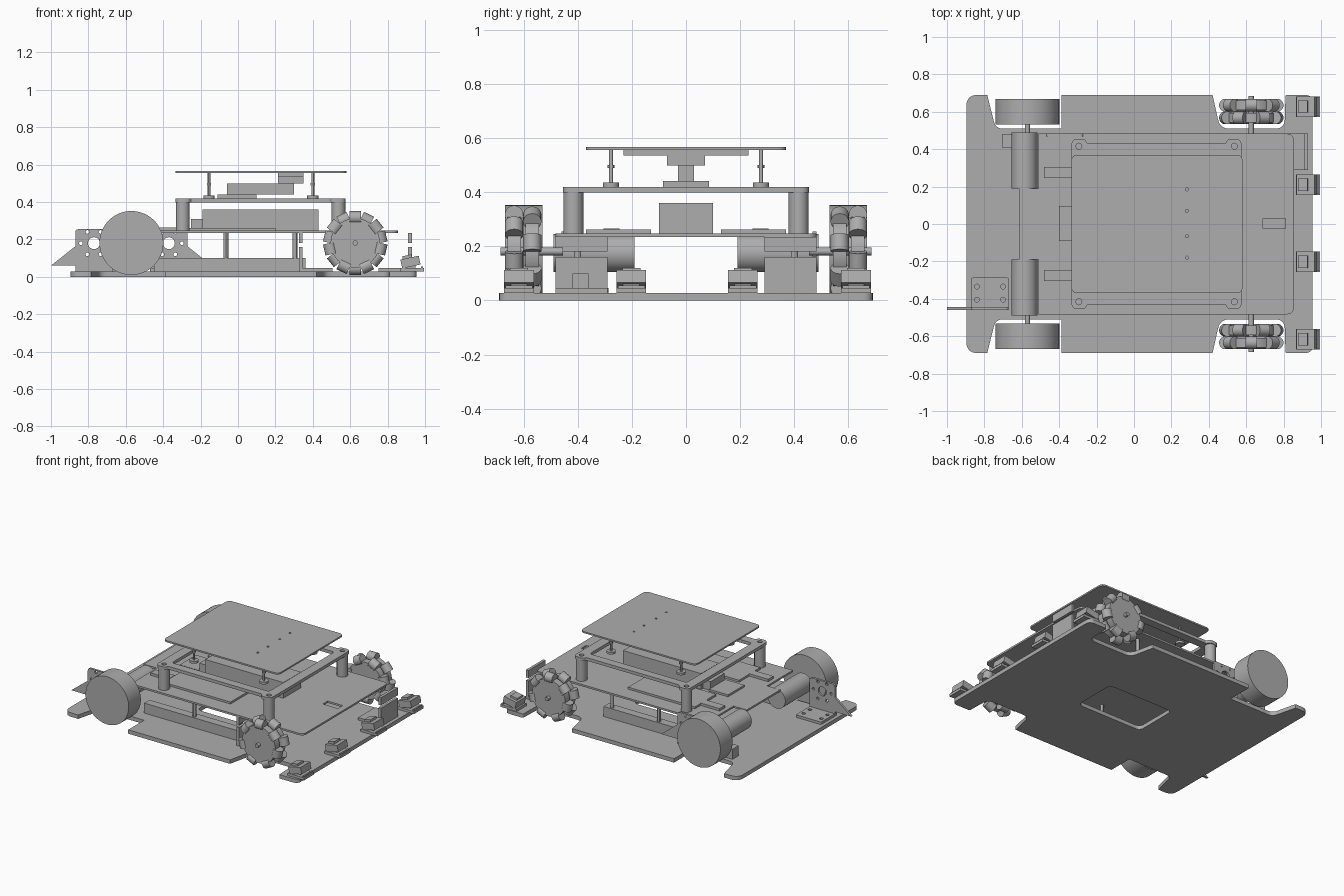
import bpy, bmesh
from math import sin, cos, pi, radians
from mathutils import Matrix, Vector

cube = bpy.data.objects.get("Cube")
if cube:
    bpy.data.objects.remove(cube)

grey = bpy.data.materials.new("mid_grey")
grey.use_nodes = True
COLOUR = (0.42, 0.42, 0.42, 1)
grey.diffuse_color = COLOUR
grey.node_tree.nodes["Principled BSDF"].inputs["Base Color"].default_value = COLOUR

made = []
UPRIGHT = Matrix.Rotation(pi / 2, 4, 'X')   # plate drawn in x-z
ALONG_Y = Matrix.Rotation(pi / 2, 4, 'X')   # cylinder axis along y
IDENT = Matrix.Identity(4)


def finish(name, bm):
    bmesh.ops.recalc_face_normals(bm, faces=bm.faces)
    me = bpy.data.meshes.new(name)
    bm.to_mesh(me)
    bm.free()
    me.materials.append(grey)
    ob = bpy.data.objects.new(name, me)
    bpy.context.collection.objects.link(ob)
    made.append(ob)
    return ob


def box(name, x, y, z, tilt=0):
    """Box from (low, high) ranges, tilted about its own y axis."""
    bm = bmesh.new()
    mid = Vector([(a + b) / 2 for a, b in (x, y, z)])
    size = [abs(b - a) for a, b in (x, y, z)]
    m = Matrix.Translation(mid) @ Matrix.Rotation(tilt, 4, 'Y') @ Matrix.Diagonal((*size, 1))
    bmesh.ops.create_cube(bm, size=1, matrix=m)
    return finish(name, bm)


def add_cyl(bm, centre, r, length, rot=IDENT, seg=24):
    bmesh.ops.create_cone(bm, cap_ends=True, segments=seg, radius1=r, radius2=r,
                          depth=length, matrix=Matrix.Translation(centre) @ rot)


def cyl(name, centre, r, length, rot=IDENT, seg=24):
    bm = bmesh.new()
    add_cyl(bm, centre, r, length, rot, seg)
    return finish(name, bm)


def fillet(points):
    """Round each (x, y, radius) corner of a closed outline."""
    out = []
    for i, (x, y, r) in enumerate(points):
        p = Vector((x, y))
        if r == 0:
            out.append(p)
            continue
        a = p + (Vector(points[i - 1][:2]) - p).normalized() * r
        b = p + (Vector(points[(i + 1) % len(points)][:2]) - p).normalized() * r
        for k in range(7):
            t = k / 6
            out.append(a * (1 - t) ** 2 + p * 2 * t * (1 - t) + b * t * t)
    return out


def rect(x0, x1, y0, y1, r=0):
    return fillet([(x0, y0, r), (x1, y0, r), (x1, y1, r), (x0, y1, r)])


def ring(x, y, r, seg=16):
    return [Vector((x + r * cos(2 * pi * i / seg), y + r * sin(2 * pi * i / seg))) for i in range(seg)]


def mirrored(half):
    return fillet(half + [(x, -y, r) for x, y, r in reversed(half)])


def plate(name, loops, thick, place):
    """Flat sheet with the first loop as outline and the rest as holes."""
    cu = bpy.data.curves.new(name, 'CURVE')
    cu.dimensions, cu.fill_mode, cu.extrude = '2D', 'BOTH', thick / 2
    for loop in loops:
        sp = cu.splines.new('POLY')
        sp.points.add(len(loop) - 1)
        for pt, v in zip(sp.points, loop):
            pt.co = (v.x, v.y, 0, 1)
        sp.use_cyclic_u = True
    tmp = bpy.data.objects.new(name + "_outline", cu)
    bpy.context.collection.objects.link(tmp)
    dg = bpy.context.evaluated_depsgraph_get()
    me = bpy.data.meshes.new_from_object(tmp.evaluated_get(dg))
    bm = bmesh.new()
    bm.from_mesh(me)
    bpy.data.objects.remove(tmp)
    bpy.data.meshes.remove(me)
    bmesh.ops.remove_doubles(bm, verts=bm.verts, dist=1e-5)
    bm.transform(place)
    return finish(name, bm)


def lift(z):
    return Matrix.Translation((0, 0, z))


# Base plate with wheel cut-outs and a central opening
base = mirrored([(0.955, 0.69, 0.04), (0.81, 0.69, 0.01), (0.805, 0.51, 0.05), (0.46, 0.51, 0.05),
                 (0.42, 0.69, 0), (-0.388, 0.69, 0), (-0.388, 0.51, 0), (-0.74, 0.51, 0.04),
                 (-0.785, 0.69, 0), (-0.896, 0.69, 0.06)])
plate("base_plate", [base, rect(-0.2, 0.32, -0.18, 0.14, 0.04)], 0.028, lift(0.014))

# Middle deck, notched around the motors
deck = mirrored([(0.855, 0.483, 0.04), (-0.51, 0.483, 0), (-0.51, 0.19, 0), (-0.615, 0.19, 0)])
plate("middle_deck", [deck, rect(0.69, 0.81, -0.025, 0.03)], 0.013, lift(0.241))

# Deck electronics
box("battery_box", (-0.19, 0.43), (-0.1, 0.1), (0.247, 0.36))
box("battery_plug", (-0.25, -0.19), (-0.08, 0.08), (0.247, 0.31))
box("deck_connector", (-0.4, -0.25), (-0.09, 0.095), (0.247, 0.262))
for s in (1, -1):
    box("control_board", (-0.33, 0.2), (s * 0.13, s * 0.37), (0.247, 0.262))
    box("board_socket", (-0.48, -0.33), (s * 0.245, s * 0.305), (0.247, 0.265))

# Raised frame on four posts
lobes = mirrored([(0.575, 0.455, 0.035), (0.5, 0.455, 0.02), (0.49, 0.43, 0.01),
                  (-0.25, 0.43, 0.01), (-0.26, 0.455, 0.02), (-0.335, 0.455, 0.035)])
holes = [ring(x, y, 0.016) for x in (-0.295, 0.537) for y in (0.416, -0.416)]
plate("upper_frame", [lobes, rect(-0.265, 0.505, -0.37, 0.37, 0.02)] + holes, 0.022, lift(0.409))
for x in (-0.295, 0.537):
    for y in (0.416, -0.416):
        cyl("frame_post", (x, y, 0.323), 0.037, 0.152)

# Top plate and its standoffs
pins = [ring(0.283, y, 0.008, 10) for y in (0.185, 0.07, -0.065, -0.18)]
plate("top_plate", [rect(-0.335, 0.58, -0.37, 0.37, 0.035)] + pins, 0.011, lift(0.561))
for x in (-0.155, 0.4):
    for y in (0.277, -0.277):
        cyl("standoff_foot", (x, y, 0.428), 0.03, 0.016)
        cyl("standoff_rod", (x, y, 0.49), 0.008, 0.135, seg=12)
        cyl("standoff_nut", (x, y, 0.495), 0.013, 0.012, seg=6)

# Stepped support arm under the top plate
box("arm_base", (-0.11, 0.1), (-0.085, 0.085), (0.42, 0.441))
box("arm_beam", (-0.06, 0.3), (-0.03, 0.03), (0.44, 0.5))
box("arm_head", (0.215, 0.35), (-0.07, 0.07), (0.498, 0.538))
box("arm_crossbar", (0.215, 0.35), (-0.23, 0.23), (0.536, 0.555))

for s in (1, -1):
    # Drive wheels and motors
    cyl("drive_wheel", (-0.57, s * 0.6, 0.181), 0.171, 0.138, ALONG_Y, 64)
    cyl("drive_motor", (-0.585, s * 0.34, 0.175), 0.07, 0.3, ALONG_Y, 40)
    cyl("drive_shaft", (-0.57, s * 0.51, 0.181), 0.013, 0.06, ALONG_Y, 16)

    # Omni wheels: two hubs with staggered rollers
    for row, y in enumerate((0.635, 0.568)):
        bm = bmesh.new()
        add_cyl(bm, (0.627, s * y, 0.181), 0.132, 0.05, ALONG_Y, 40)
        for k in range(7):
            a = 2 * pi * (k + row / 2) / 7
            spin = Matrix.Rotation(a, 4, 'Y') @ Matrix.Rotation(pi / 2, 4, 'Y')
            add_cyl(bm, (0.627 + 0.136 * sin(a), s * y, 0.181 + 0.136 * cos(a)), 0.034, 0.06, spin, 20)
        finish("omni_wheel", bm)
    cyl("omni_axle", (0.627, s * 0.57, 0.181), 0.014, 0.23, ALONG_Y, 16)

    # Lower side rail with deck pillars
    box("side_rail", (-0.45, 0.36), (s * 0.36, s * 0.42), (0.028, 0.1))
    for x in (-0.065, 0.305):
        cyl("deck_pillar", (x, s * 0.4, 0.168), 0.013, 0.136, seg=12)

    # Cross brackets for the omni wheels
    x = 0.92 if s > 0 else 0.335
    box("bracket_wall", (x - 0.01, x + 0.01), (s * 0.29, s * 0.483), (0.028, 0.16))
    box("bracket_lip", (x - 0.01, x + 0.01), (s * 0.29, s * 0.483), (0.18, 0.235))
    box("bracket_foot", (x, x - s * 0.17), (s * 0.29, s * 0.483), (0.028, 0.046))

# Perforated side brackets with triangular tails
for x, y, d in ((-0.77, -0.452, 1), (-0.37, 0.475, -1)):
    shape = fillet([(x + d * u, z, r) for u, z, r in
                    ((0.1, 0.028, 0), (0.1, 0.255, 0.02), (-0.1, 0.255, 0.02),
                     (-0.1, 0.163, 0), (-0.23, 0.06, 0), (-0.1, 0.06, 0), (-0.1, 0.028, 0))])
    cuts = [ring(x, 0.18, 0.032, 24)]
    cuts += [ring(x + u, 0.18 + v, 0.01, 12) for u, v in
             ((0.07, 0), (-0.07, 0), (0.035, 0.06), (-0.035, 0.06), (0.035, -0.06), (-0.035, -0.06))]
    plate("side_bracket", [shape] + cuts, 0.016, Matrix.Translation((0, y, 0)) @ UPRIGHT)
    y0, y1 = sorted((y, y - 0.165 * (1 if y > 0 else -1)))
    bolts = [ring(x + u, (y0 + y1) / 2 + v, 0.013, 12) for u in (-0.07, 0.07) for v in (-0.035, 0.035)]
    plate("side_bracket_foot", [rect(x - 0.1, x + 0.1, y0, y1, 0.01)] + bolts, 0.018, lift(0.037))
box("motor_tab", (-0.705, -0.655), (0.41, 0.48), (0.028, 0.1))

# Front edge sensors on small feet
TILT = radians(-12)
for y in (0.628, 0.21, -0.202, -0.617):
    box("sensor_foot", (0.865, 0.995), (y - 0.055, y + 0.055), (0.028, 0.046))
    box("sensor_stem", (0.89, 0.95), (y - 0.03, y + 0.03), (0.044, 0.07))
    box("sensor_body", (0.872, 0.972), (y - 0.055, y + 0.055), (0.055, 0.103), TILT)
    box("sensor_cap", (0.88, 0.93), (y - 0.033, y + 0.033), (0.09, 0.115), TILT)
    box("sensor_pin", (0.978, 0.988), (y - 0.05, y + 0.05), (0.044, 0.055))

# Smooth round parts while keeping edges sharp
for ob in bpy.context.view_layer.objects:
    ob.select_set(ob in made)
bpy.context.view_layer.objects.active = made[0]
bpy.ops.object.shade_smooth_by_angle(angle=radians(30))
